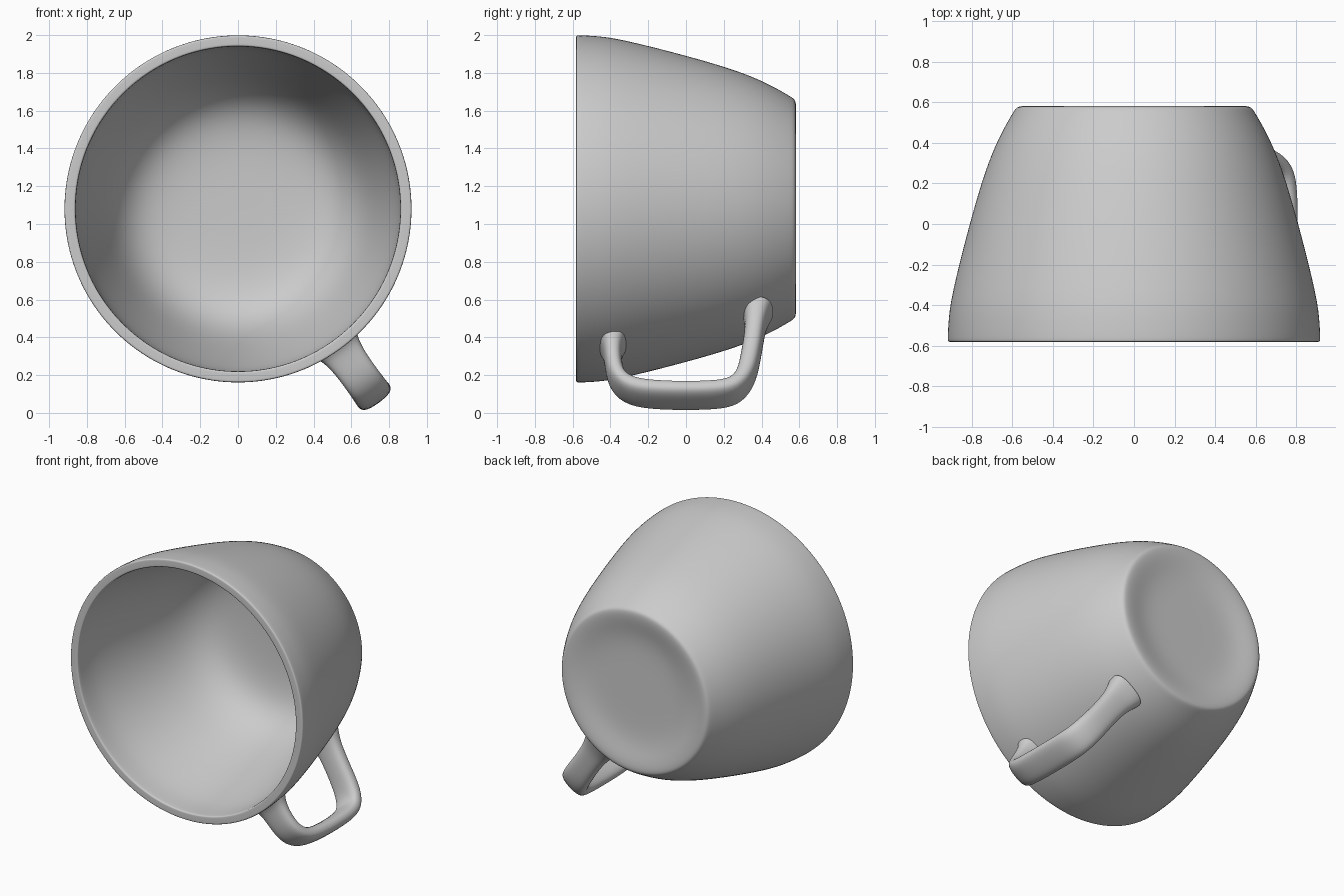
import bpy, bmesh, math
from mathutils import Vector, Matrix

if "Cube" in bpy.data.objects:
    bpy.data.objects.remove(bpy.data.objects["Cube"])

CENTRE = Vector((0, 0, 1.08))          # mug axis runs along y through here


def finish(bm, name, levels):
    bmesh.ops.remove_doubles(bm, verts=bm.verts, dist=0.0005)
    bmesh.ops.recalc_face_normals(bm, faces=bm.faces)
    for f in bm.faces:
        f.smooth = True
    me = bpy.data.meshes.new(name)
    bm.to_mesh(me)
    bm.free()
    ob = bpy.data.objects.new(name, me)
    bpy.context.collection.objects.link(ob)
    mod = ob.modifiers.new("smooth", 'SUBSURF')
    mod.levels = mod.render_levels = levels
    return ob


# Cup body: (y, radius) from outer base centre, round the rim, to inner base
profile = [
    (.545, 0), (.545, .18), (.546, .31), (.556, .40), (.574, .48), (.582, .53),
    (.582, .565), (.573, .582), (.55, .598), (.46, .65), (.35, .702),
    (.20, .755), (0, .812), (-.20, .864), (-.38, .906), (-.48, .917),
    (-.565, .921), (-.581, .919), (-.582, .908), (-.582, .874), (-.581, .864),
    (-.565, .861), (-.48, .858), (-.38, .846), (-.20, .803), (0, .748),
    (.20, .685), (.34, .615), (.43, .52), (.47, .40), (.485, .25), (.488, 0),
]
bm = bmesh.new()
verts = [bm.verts.new(CENTRE + Vector((r, y, 0))) for y, r in profile]
edges = [bm.edges.new(p) for p in zip(verts, verts[1:])]
bmesh.ops.spin(bm, geom=verts + edges, cent=CENTRE, axis=(0, 1, 0),
               angle=math.tau, steps=64)
finish(bm, "cup_body", 2)

# Handle: rounded flat strap lofted along (y, radius, half width, half thickness)
path = [
    (-.392, .872, .135, .085), (-.390, .90, .128, .072), (-.388, .935, .112, .052),
    (-.385, 1.02, .10, .046), (-.368, 1.125, .10, .048), (-.295, 1.198, .102, .052),
    (-.15, 1.218, .104, .050), (0, 1.222, .104, .048), (.15, 1.218, .104, .050),
    (.258, 1.198, .102, .054), (.318, 1.11, .10, .054), (.342, .98, .094, .054),
    (.360, .84, .094, .054), (.369, .76, .106, .058), (.374, .70, .122, .074),
    (.378, .665, .130, .085),
]
ang = math.radians(-54)
out = Vector((math.cos(ang), 0, math.sin(ang)))      # radial direction
side = Vector((-math.sin(ang), 0, math.cos(ang)))    # strap width direction
along = Vector((0, 1, 0))
pts = [CENTRE + along * y + out * r for y, r, w, t in path]
N = 16
bm = bmesh.new()
rings = []
for i, (y, r, w, t) in enumerate(path):
    tangent = (pts[min(i + 1, len(pts) - 1)] - pts[max(i - 1, 0)]).normalized()
    normal = tangent.cross(side)
    ring = []
    for k in range(N):
        c, s = math.cos(math.tau * k / N), math.sin(math.tau * k / N)
        a = math.copysign(abs(c) ** .75, c) * w
        b = math.copysign(abs(s) ** .75, s) * t
        ring.append(bm.verts.new(pts[i] + side * a + normal * b))
    rings.append(ring)
for r0, r1 in zip(rings, rings[1:]):
    for k in range(N):
        bm.faces.new((r0[k], r0[(k + 1) % N], r1[(k + 1) % N], r1[k]))
finish(bm, "handle", 2)
